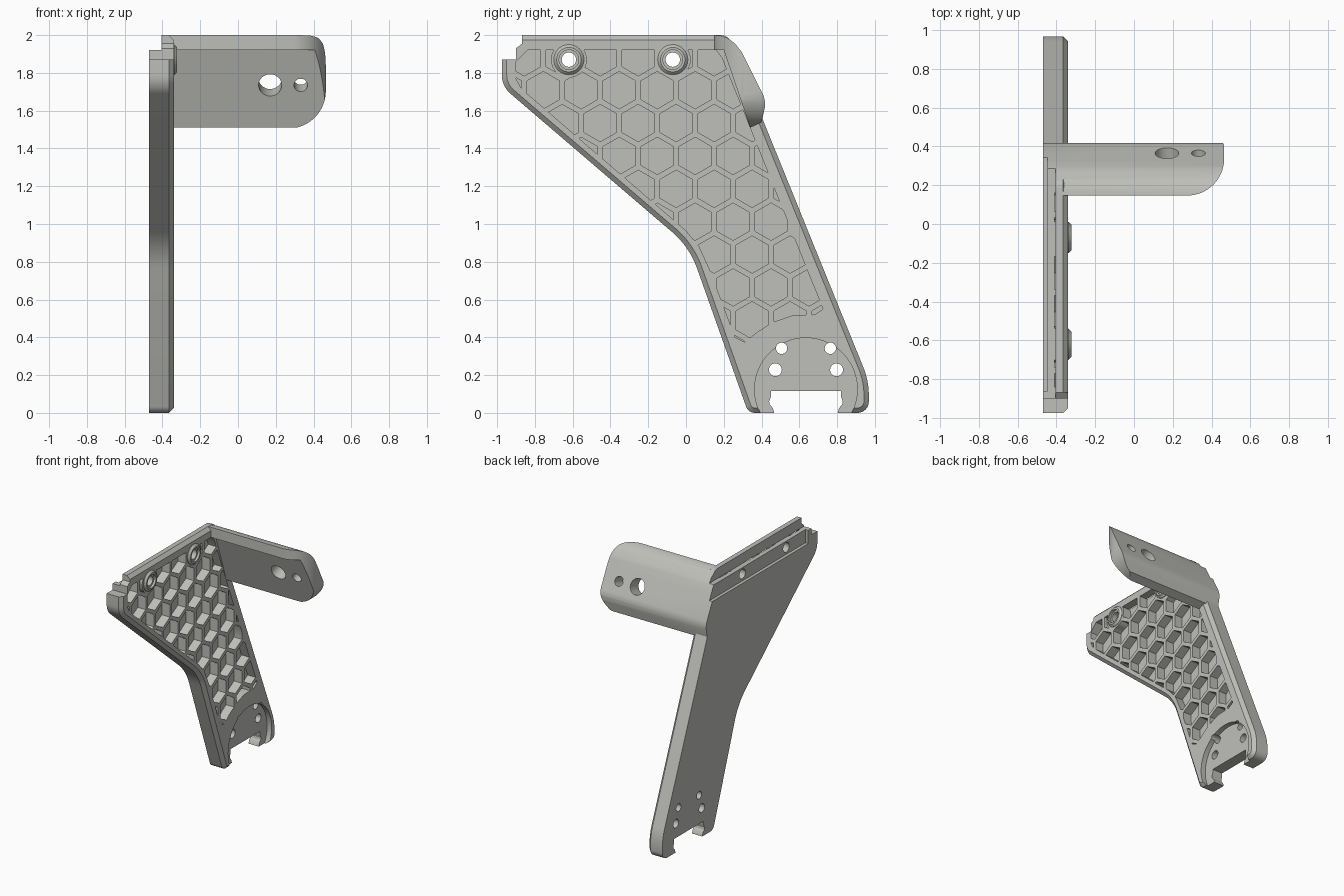
import bpy, bmesh, math
from mathutils import Vector

if "Cube" in bpy.data.objects:
    bpy.data.objects.remove(bpy.data.objects["Cube"])

X, Y, Z = Vector((1, 0, 0)), Vector((0, 1, 0)), Vector((0, 0, 1))
O = Vector((0, 0, 0))
grey = bpy.data.materials.new("warm_grey")
grey.diffuse_color = (0.52, 0.52, 0.49, 1)
grey.use_nodes = True
grey.node_tree.nodes["Principled BSDF"].inputs["Base Color"].default_value = grey.diffuse_color


def circle(c, r, n=32, phase=0.0):
    return [(c[0] + r * math.cos(phase + math.tau * i / n),
             c[1] + r * math.sin(phase + math.tau * i / n)) for i in range(n)]


def rounded(corners, n=8):
    """Polygon whose corners (u, v, radius) are filleted."""
    out = []
    for i, (u, v, r) in enumerate(corners):
        p = Vector((u, v))
        a = (Vector(corners[i - 1][:2]) - p).normalized()
        b = (Vector(corners[(i + 1) % len(corners)][:2]) - p).normalized()
        if r == 0:
            out.append((u, v))
            continue
        half = a.angle(b) / 2
        centre = p + (a + b).normalized() * (r / math.sin(half))
        s = p + a * (r / math.tan(half)) - centre
        e = p + b * (r / math.tan(half)) - centre
        sweep = s.angle(e)
        for k in range(n + 1):
            t = k / n
            d = (s * math.sin((1 - t) * sweep) + e * math.sin(t * sweep)) / math.sin(sweep)
            out.append(tuple(centre + d))
    return out


def prism(name, polys, t0, t1, axes=(Y, Z, X), origin=O, chamfer=0.0):
    """Extrude one or more outlines along the third axis, chamfering the far rim."""
    u, v, w = axes
    bm = bmesh.new()
    rim = []
    for pts in polys:
        lo = [bm.verts.new(origin + u * a + v * b + w * t0) for a, b in pts]
        hi = [bm.verts.new(origin + u * a + v * b + w * t1) for a, b in pts]
        bm.faces.new(lo[::-1])
        rim += bm.faces.new(hi).edges
        for i in range(len(pts)):
            j = (i + 1) % len(pts)
            bm.faces.new((lo[i], lo[j], hi[j], hi[i]))
    bmesh.ops.recalc_face_normals(bm, faces=bm.faces)
    if chamfer:
        bmesh.ops.bevel(bm, geom=rim, offset=chamfer, segments=1,
                        affect='EDGES', profile=0.5)
    me = bpy.data.meshes.new(name)
    bm.to_mesh(me)
    bm.free()
    me.materials.append(grey)
    ob = bpy.data.objects.new(name, me)
    bpy.context.collection.objects.link(ob)
    return ob


def boolean(target, tool, op='DIFFERENCE'):
    m = target.modifiers.new("bool", 'BOOLEAN')
    m.operation, m.solver, m.object = op, 'EXACT', tool
    bpy.context.view_layer.objects.active = target
    bpy.ops.object.modifier_apply(modifier=m.name)
    bpy.data.objects.remove(tool)


def rect(a0, b0, a1, b1):
    return [(a0, b0), (a1, b0), (a1, b1), (a0, b1)]


BACK, FACE, END = -0.47, -0.34, 0.465
BOSSES = [(-0.62, 1.87), (-0.07, 1.87)]

# Side plate with chamfered rim
bracket = prism("bracket", [rounded([
    (-0.975, 2, 0), (-0.975, 1.729, 0.13), (0.018, 0.879, 0.45), (0.33, 0, 0.05),
    (0.968, 0, 0.06), (0.968, 0.17, 0.4), (0.225, 2, 0.06)])], BACK, FACE, chamfer=0.026)
boolean(bracket, prism("tip_step", [[(-1.1, 1.87), (-0.90, 1.87), (-0.90, 1.93),
                                     (-0.868, 1.955), (-0.868, 2.1), (-1.1, 2.1)]], -0.6, 0))

# Honeycomb pockets, trimmed to the field and around the bosses
pitch, wall = 0.201, 0.03
row_h = pitch * math.sqrt(3) / 2
cells = [circle((0.35 + (i + 0.5 * (row % 2)) * pitch, 0.49 + row * row_h),
                (pitch - wall) / math.sqrt(3), 6, math.pi / 2)
         for row in range(-1, 10) for i in range(-8, 4)]
pockets = prism("pockets", cells, -0.41, -0.3)
field = [(-0.84, 1.92), (-0.9, 1.86), (-0.9, 1.77), (-0.87, 1.715), (0.0, 0.965), (0.07, 0.88),
         (0.125, 0.76), (0.26, 0.40), (0.31, 0.375), (0.38, 0.43), (0.46, 0.48), (0.56, 0.515),
         (0.68, 0.52), (0.725, 0.55), (0.62, 0.81), (0.19, 1.88), (0.16, 1.92)]
boolean(pockets, prism("field", [field], -0.5, -0.2), 'INTERSECT')
boolean(pockets, prism("keep", [circle(c, 0.095) for c in BOSSES], -0.5, -0.2))
boolean(bracket, pockets)

# Screw bosses
boolean(bracket, prism("bosses", [circle(c, 0.08) for c in BOSSES],
                       -0.43, -0.322, chamfer=0.015), 'UNION')

# Sloped arm with rounded free end
arm = prism("arm", [[(0.148, 1.92), (0.148, 2), (0.18, 1.998), (0.22, 1.985), (0.26, 1.955),
                     (0.295, 1.91), (0.325, 1.85), (0.41, 1.68), (0.418, 1.65), (0.418, 1.62),
                     (0.40, 1.538), (0.34, 1.51), (0.2, 1.92)]], BACK, END)
boolean(arm, prism("front_curve", [rounded([(-1, 0.14, 0), (END, 0.148, 0.19),
                                            (END, 1, 0), (-1, 1, 0)], 16)],
                   1, 3, (X, Y, Z)), 'INTERSECT')
boolean(arm, prism("low_curve", [rounded([(-1, 1.505, 0), (END, 1.505, 0.2),
                                          (END, 3, 0), (-1, 3, 0)], 16)],
                   -1, 1, (X, Z, Y)), 'INTERSECT')
slope = Vector((0, 0.14, -0.41)).normalized()
normal = Vector((0, 0.41, 0.14)).normalized()
boolean(arm, prism("arm_holes", [circle((0.17, 0), 0.061), circle((0.332, 0), 0.036)],
                   -0.2, 0.4, (X, slope, normal), Vector((0, 0.263, 1.735))))
boolean(bracket, arm, 'UNION')

# Stepped rail along the back of the top edge
boolean(bracket, prism("ledge", [rect(-0.86, 1.815, 0.6, 2.2)], -0.6, -0.445))
boolean(bracket, prism("upper_step", [rect(-1.0, 1.92, 0.6, 2.2)], -0.6, -0.405))

# Screw holes with counterbores
boolean(bracket, prism("screw_holes", [circle(c, 0.038) for c in BOSSES], -0.6, 0))
boolean(bracket, prism("counterbores", [circle(c, 0.052) for c in BOSSES], -0.34, 0))

# Round mount recess, its holes and the foot notch
boolean(bracket, prism("mount_recess", [circle((0.635, 0.125), 0.272, 64)], -0.38, 0))
boolean(bracket, prism("mount_holes", [circle((0.635 + s * d, z), r, 24) for s in (-1, 1)
                                       for d, z, r in ((0.129, 0.342, 0.03),
                                                       (0.162, 0.228, 0.034))], -0.6, 0))
half = [(0.165, -0.1), (0.168, 0.0), (0.175, 0.025), (0.192, 0.045), (0.195, 0.06),
        (0.186, 0.085), (0.186, 0.115)]
notch = [(0.635 + d, z) for d, z in half] + [(0.635 - d, z) for d, z in reversed(half)]
boolean(bracket, prism("notch", [notch], -0.6, 0))

# Smooth curved surfaces, keep edges crisp
bpy.ops.object.select_all(action='DESELECT')
bracket.select_set(True)
bpy.context.view_layer.objects.active = bracket
bpy.ops.object.shade_smooth_by_angle(angle=math.radians(28))
